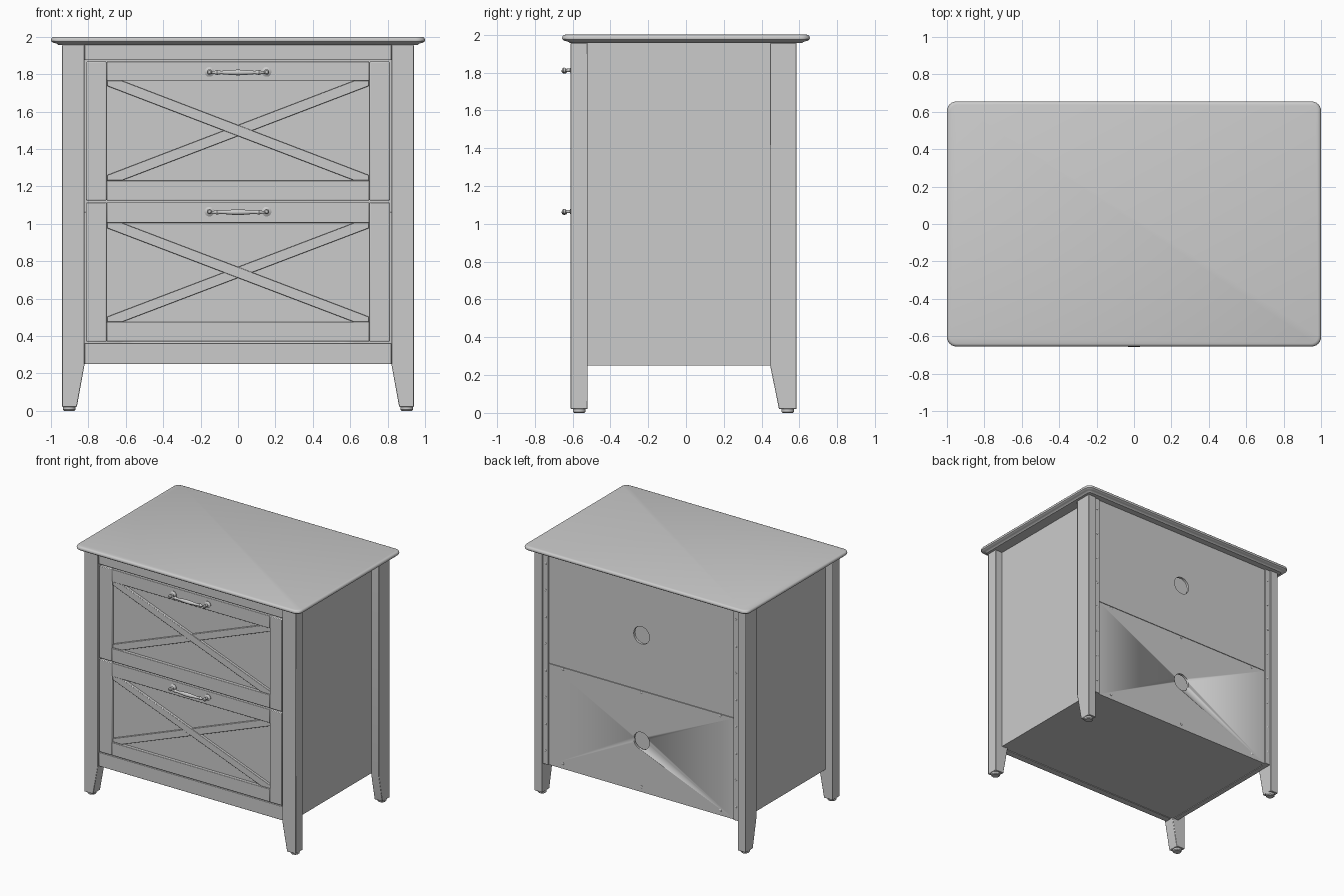
import bpy, bmesh, math
from mathutils import Vector

if "Cube" in bpy.data.objects:
    bpy.data.objects.remove(bpy.data.objects["Cube"])

paint = bpy.data.materials.new("grey_paint")
paint.diffuse_color = (0.6, 0.6, 0.6, 1)
paint.use_nodes = True
paint.node_tree.nodes["Principled BSDF"].inputs["Base Color"].default_value = paint.diffuse_color


def finish(name, bm, bevel=0.0):
    """Turn a bmesh into a named object with sharp-edged smooth shading."""
    bmesh.ops.recalc_face_normals(bm, faces=bm.faces)
    me = bpy.data.meshes.new(name)
    bm.to_mesh(me)
    bm.free()
    me.materials.append(paint)
    me.shade_smooth()
    me.set_sharp_from_angle(angle=math.radians(32))
    ob = bpy.data.objects.new(name, me)
    bpy.context.scene.collection.objects.link(ob)
    if bevel:
        m = ob.modifiers.new("bevel", 'BEVEL')
        m.width, m.segments, m.limit_method = bevel, 2, 'ANGLE'
    return ob


def loft(name, rings, bevel=0.0, closed=True):
    """Skin a list of equal point rings and cap both ends."""
    bm = bmesh.new()
    vs = [[bm.verts.new(p) for p in r] for r in rings]
    n = len(vs[0])
    for a, b in zip(vs, vs[1:]):
        for i in range(n):
            bm.faces.new((a[i], a[(i + 1) % n], b[(i + 1) % n], b[i]))
    if closed:
        bm.faces.new(vs[0])
        bm.faces.new(vs[-1])
    return finish(name, bm, bevel)


def prism_y(name, pts, y0, y1, bevel=0.0):
    return loft(name, [[(x, y, z) for x, z in pts] for y in (y0, y1)], bevel)


def prism_x(name, pts, x0, x1, bevel=0.0):
    return loft(name, [[(x, y, z) for y, z in pts] for x in (x0, x1)], bevel)


def box(name, x0, x1, y0, y1, z0, z1, bevel=0.0):
    return prism_y(name, [(x0, z0), (x1, z0), (x1, z1), (x0, z1)], y0, y1, bevel)


def lathe(name, centre, axis, profile, n=20):
    """Rings of (offset along axis, radius, vertical shift) round an axis."""
    c, ax = Vector(centre), Vector(axis)
    u = ax.orthogonal().normalized()
    v = ax.cross(u)
    rings = []
    for d, r, out in profile:
        o = c + ax * d + Vector((0, out, 0))
        rings.append([o + (u * math.cos(t) + v * math.sin(t)) * r
                      for t in (2 * math.pi * i / n for i in range(n))])
    return loft(name, rings)


def rounded_rect(hx, hy, r, z, k=6):
    pts = []
    for q, (sx, sy) in enumerate(((1, 1), (-1, 1), (-1, -1), (1, -1))):
        for i in range(k + 1):
            t = math.pi / 2 * (q + i / k)
            pts.append((sx * (hx - r) + r * math.cos(t),
                        sy * (hy - r) + r * math.sin(t), z))
    return pts


# table top with a moulded edge
edge = [(0.04, 1.955), (0.034, 1.962), (0.022, 1.966), (0.009, 1.969), (0.002, 1.975),
        (0.0, 1.983), (0.002, 1.991), (0.007, 1.997), (0.016, 2.0)]
loft("table_top", [rounded_rect(1 - i, 0.655 - i, 0.05 - i * 0.6, z) for i, z in edge])

# legs, feet, side panels and rear cleats
for s, side in ((-1, "left"), (1, "right")):
    prism_y("front_leg_" + side, [(s * x, z) for x, z in
            ((0.94, 0.02), (0.94, 1.957), (0.82, 1.957), (0.82, 0.25), (0.862, 0.02))],
            -0.61, -0.52, 0.004)
    prism_x("rear_leg_" + side,
            [(0.585, 0.02), (0.585, 1.957), (0.445, 1.957), (0.445, 0.25), (0.492, 0.02)],
            s * 0.87, s * 0.94, 0.004)
    for y, end in ((-0.565, "front"), (0.538, "rear")):
        lathe(f"{end}_foot_{side}", (s * 0.903, y, 0), (0, 0, 1),
              [(0, 0.028, 0), (0.006, 0.034, 0), (0.025, 0.034, 0)])
    box("side_panel_" + side, *sorted((s * 0.835, s * 0.875)), -0.53, 0.56, 0.25, 1.957)
    box("rear_cleat_" + side, *sorted((s * 0.822, s * 0.872)), 0.53, 0.575, 0.25, 1.957, 0.003)
    for i in range(8):
        lathe(f"cleat_screw_{side}_{i}", (s * 0.847, 0.57, 0.36 + i * 0.215), (0, 1, 0),
              [(0, 0.009, 0), (0.007, 0.009, 0), (0.009, 0.005, 0)], 10)

# fixed rails and floor
box("top_rail", -0.82, 0.82, -0.595, -0.54, 1.875, 1.957, 0.003)
box("bottom_rail", -0.82, 0.82, -0.595, -0.54, 0.25, 0.362, 0.003)
box("floor_panel", -0.84, 0.84, -0.545, 0.555, 0.255, 0.29)

# back panels with round cable holes
for z0, z1, hole, part in ((0.25, 1.063, 0.66, "lower"), (1.067, 1.957, 1.51, "upper")):
    panel = box(f"{part}_back_panel", -0.823, 0.823, 0.545, 0.565, z0, z1)
    cutter = lathe(f"{part}_hole_cutter", (0, 0.5, hole), (0, 1, 0),
                   [(0, 0.07, 0), (0.12, 0.07, 0)], 32)
    cutter.hide_render = True
    cutter.display_type = 'WIRE'
    m = panel.modifiers.new("cable_hole", 'BOOLEAN')
    m.object, m.operation, m.solver = cutter, 'DIFFERENCE', 'EXACT'
    # apply the cut, then drop the cutter
    dg = bpy.context.evaluated_depsgraph_get()
    cut = bpy.data.meshes.new_from_object(panel.evaluated_get(dg))
    panel.modifiers.clear()
    panel.data = cut
    bpy.data.objects.remove(cutter)
for z, row in ((0.29, "low"), (1.05, "mid")):
    for i, x in enumerate((-0.7, 0, 0.7)):
        lathe(f"back_screw_{row}_{i}", (x, 0.56, z), (0, 1, 0),
              [(0, 0.011, 0), (0.007, 0.011, 0), (0.01, 0.006, 0)], 10)


def handle(name, z):
    """Bow handle: two rosettes on posts with a swelling bar between."""
    for s, side in ((-1, "left"), (1, "right")):
        lathe(f"{name}_rosette_{side}", (s * 0.153, -0.598, z), (0, -1, 0),
              [(0, 0.026, 0), (0.006, 0.026, 0), (0.011, 0.018, 0), (0.016, 0.009, 0),
               (0.036, 0.008, 0), (0.04, 0.013, 0), (0.05, 0.014, 0), (0.057, 0.008, 0)])
    bar = []
    for i in range(25):
        t = -1 + i / 12
        r = 0.007 + 0.008 * math.exp(-(t / 0.5) ** 2)
        r += 0.006 * math.exp(-((abs(t) - 0.74) / 0.06) ** 2)
        bar.append((0.15 * t, r, 0.004 * t * t))
    lathe(name + "_bar", (0, -0.643, z - 0.003), (1, 0, 0), bar, 14)


def drawer(part, z0, z1, p0, p1, handle_z):
    """Framed drawer front with crossed braces; p0..p1 is the panel opening."""
    box(part + "_drawer_box", -0.78, 0.78, -0.555, 0.5, z0 + 0.03, z1 - 0.05)
    box(part + "_drawer_panel", -0.72, 0.72, -0.575, -0.55, z0 + 0.02, z1 - 0.02)
    for s, side in ((-1, "left"), (1, "right")):
        box(f"{part}_drawer_stile_{side}", *sorted((s * 0.703, s * 0.812)),
            -0.602, -0.55, z0, z1, 0.005)
    box(part + "_drawer_top_rail", -0.702, 0.702, -0.6, -0.55, p1, z1, 0.004)
    box(part + "_drawer_bottom_rail", -0.702, 0.702, -0.6, -0.55, z0, p0, 0.004)
    brace = [(-0.7, p1), (-0.62, p1), (0.7, p0 + 0.028), (0.7, p0), (0.62, p0), (-0.7, p1 - 0.028)]
    prism_y(part + "_falling_brace", brace, -0.594, -0.57, 0.003)
    prism_y(part + "_rising_brace", [(-x, z) for x, z in brace], -0.59, -0.57, 0.003)
    handle(part + "_handle", handle_z)


drawer("upper", 1.125, 1.867, 1.232, 1.765, 1.812)
drawer("lower", 0.37, 1.115, 0.475, 1.005, 1.065)
